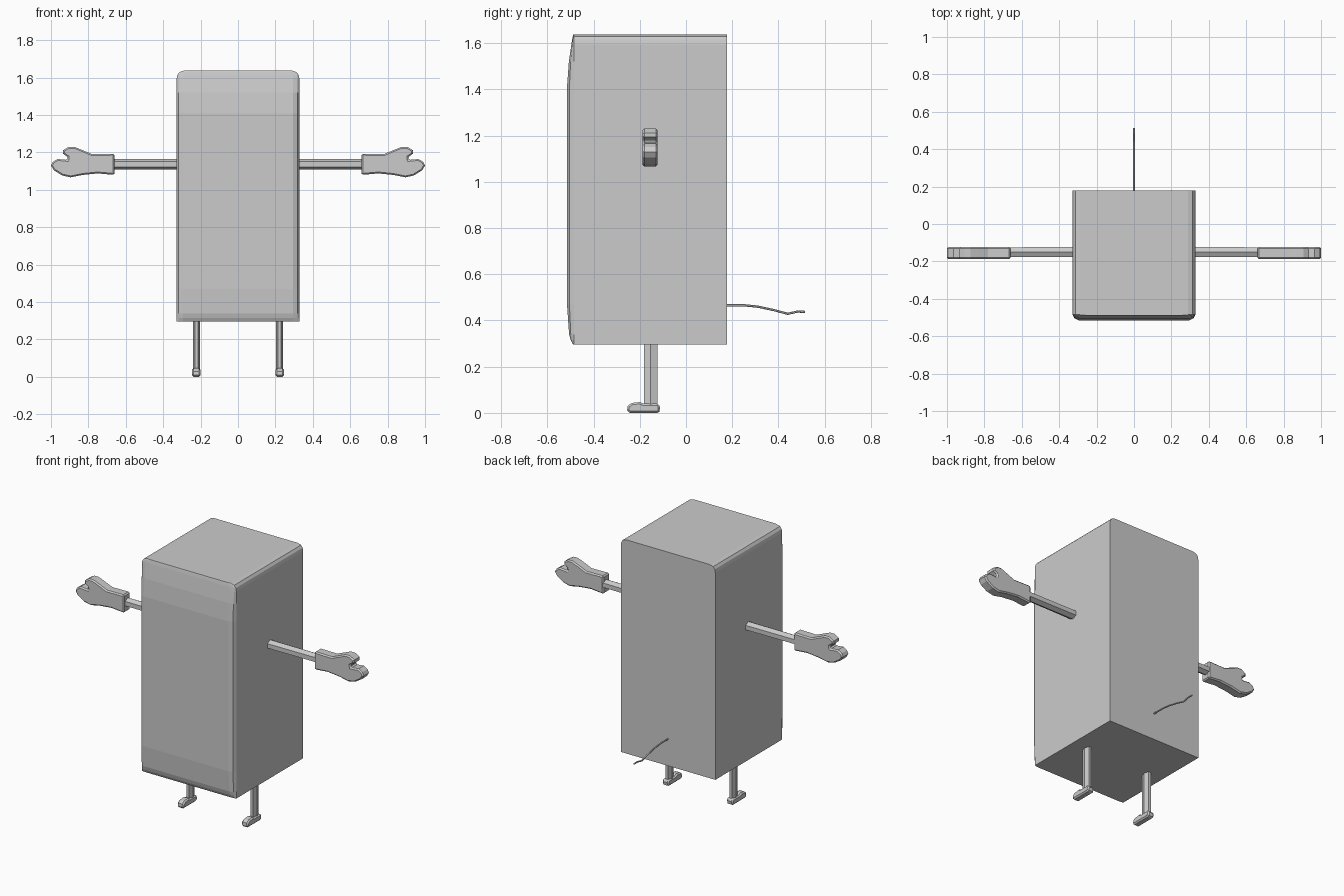
import bpy, bmesh, math
from mathutils import Vector

if "Cube" in bpy.data.objects:
    bpy.data.objects.remove(bpy.data.objects["Cube"])

grey = bpy.data.materials.new("plain grey")
grey.diffuse_color = (0.6, 0.6, 0.6, 1)
grey.use_nodes = True
grey.node_tree.nodes["Principled BSDF"].inputs["Base Color"].default_value = grey.diffuse_color


def finish(name, bm, bevel=0):
    bmesh.ops.recalc_face_normals(bm, faces=bm.faces)
    me = bpy.data.meshes.new(name)
    bm.to_mesh(me)
    bm.free()
    me.materials.append(grey)
    ob = bpy.data.objects.new(name, me)
    bpy.context.collection.objects.link(ob)
    if bevel:
        m = ob.modifiers.new("bevel", 'BEVEL')
        m.width, m.segments = bevel, 1
        m.limit_method, m.angle_limit = 'ANGLE', math.radians(60)
    return ob


def loft(name, rings):
    """Skin a list of closed rings and cap both ends."""
    bm = bmesh.new()
    vs = [[bm.verts.new(p) for p in r] for r in rings]
    n = len(vs[0])
    for a, b in zip(vs, vs[1:]):
        for i in range(n):
            j = (i + 1) % n
            bm.faces.new((a[i], a[j], b[j], b[i]))
    bm.faces.new(vs[0])
    bm.faces.new(vs[-1])
    return finish(name, bm)


def plate(name, outline, depth, bevel):
    """Extrude an outline of 3D points along a vector."""
    bm = bmesh.new()
    f = bm.faces.new([bm.verts.new(p) for p in outline])
    ext = bmesh.ops.extrude_face_region(bm, geom=[f])
    bmesh.ops.translate(bm, vec=depth,
                        verts=[v for v in ext["geom"] if isinstance(v, bmesh.types.BMVert)])
    # keep the starting cap if the extrusion removed it
    bmesh.ops.holes_fill(bm, edges=[e for e in bm.edges if e.is_boundary])
    return finish(name, bm, bevel)


def hexagon(a, b):
    return [(a * math.cos(t), b * math.sin(t))
            for t in (math.radians(30 + 60 * k) for k in range(6))]


# Body: box with rounded top side edges and a softly bulged front
SIDE, BACK = -0.485, 0.178
rows = [(0.297, 0.328, -0.490), (0.315, 0.328, -0.499), (0.34, 0.328, -0.506),
        (0.47, 0.328, -0.515), (1.41, 0.328, -0.515), (1.52, 0.328, -0.507),
        (1.595, 0.328, -0.496), (1.615, 0.324, -0.493), (1.63, 0.313, -0.490),
        (1.637, 0.290, -0.488)]


def section(z, w, yf):
    mid = SIDE + (yf - SIDE) * 0.65
    half = [(w, BACK), (w, SIDE), (w - 0.01, mid), (w - 0.033, yf)]
    return [(x, y, z) for x, y in half] + [(-x, y, z) for x, y in reversed(half)]


loft("body", [section(*r) for r in rows])

# Mitten outline, x and z
mitten = [(0.66, 1.08), (0.66, 1.193), (0.78, 1.191), (0.83, 1.212), (0.875, 1.23),
          (0.905, 1.23), (0.935, 1.212), (0.935, 1.193), (0.91, 1.175), (0.912, 1.16),
          (0.965, 1.165), (0.99, 1.15), (1.0, 1.13), (0.985, 1.105), (0.94, 1.077),
          (0.895, 1.067), (0.83, 1.08), (0.75, 1.088)]
# Shoe outline, y and z
shoe = [(-0.125, 0), (-0.245, 0), (-0.255, 0.01), (-0.253, 0.03), (-0.235, 0.043),
        (-0.20, 0.047), (-0.185, 0.04), (-0.12, 0.04), (-0.112, 0.025), (-0.115, 0.005)]

# Arms, hands, legs and feet on both sides
for s, side in ((1, "right"), (-1, "left")):
    loft(side + "_arm", [[(s * x, -0.15 + u, 1.137 + v) for u, v in hexagon(r, 0.028)]
                         for x, r in ((0.32, 0.032), (0.67, 0.029))])
    plate(side + "_hand", [(s * x, -0.188, z) for x, z in mitten], Vector((0, 0.065, 0)), 0.013)
    loft(side + "_leg", [[(s * 0.222 + v, -0.153 + u, z) for u, v in hexagon(0.033, 0.018)]
                         for z in (0.03, 0.305)])
    plate(side + "_foot", [(s * 0.223 - 0.022, y, z) for y, z in shoe], Vector((0.044, 0, 0)), 0.008)

# Tail: thin wavy cord at the back
path = [(0.17, 0.466), (0.25, 0.466), (0.31, 0.460), (0.38, 0.445),
        (0.44, 0.429), (0.485, 0.439), (0.514, 0.437)]
loft("tail", [[(u, y, z + v) for u, v in hexagon(0.005, 0.005)] for y, z in path])
